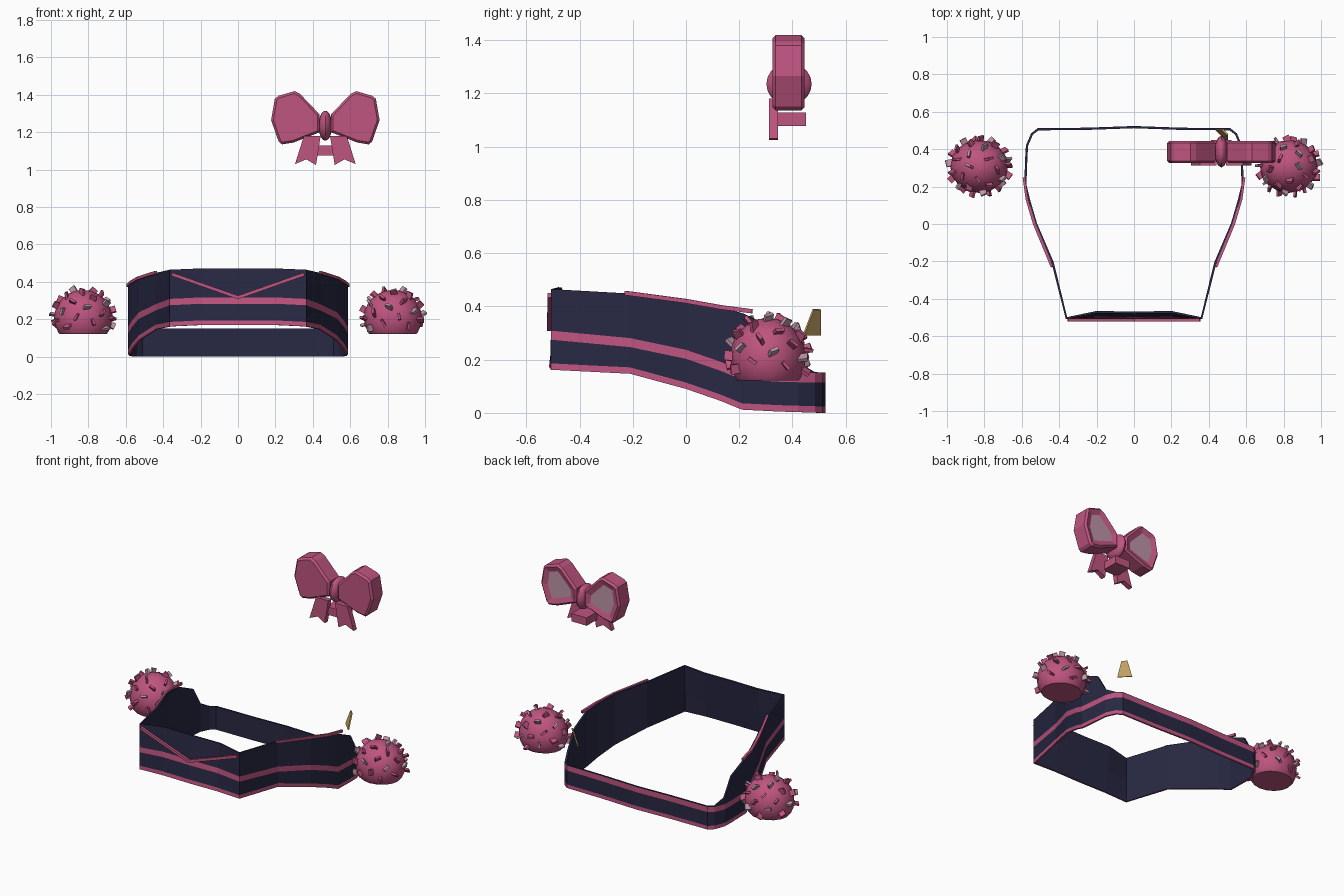
import bpy, bmesh, math, random
from mathutils import Vector, Matrix, Euler

if "Cube" in bpy.data.objects:
    bpy.data.objects.remove(bpy.data.objects["Cube"])

random.seed(4)


def material(name, rgb):
    m = bpy.data.materials.new(name)
    m.diffuse_color = (*rgb, 1)
    m.use_nodes = True
    m.node_tree.nodes["Principled BSDF"].inputs["Base Color"].default_value = m.diffuse_color
    return m


NAVY = material("navy", (0.021, 0.021, 0.056))
PINK = material("rose pink", (0.52, 0.09, 0.215))
PALE = material("pale pink", (0.52, 0.30, 0.39))
GOLD = material("gold", (0.55, 0.36, 0.13))


def make(name, bm, mats, smooth=None):
    mesh = bpy.data.meshes.new(name)
    bm.to_mesh(mesh)
    bm.free()
    for m in mats:
        mesh.materials.append(m)
    if smooth:
        mesh.shade_smooth()
        mesh.set_sharp_from_angle(angle=math.radians(smooth))
    ob = bpy.data.objects.new(name, mesh)
    bpy.context.collection.objects.link(ob)
    return ob


def add_box(bm, matrix, size, mat=0):
    r = bmesh.ops.create_cube(bm, size=1, matrix=matrix @ Matrix.Diagonal((*size, 1)))
    for f in {f for v in r["verts"] for f in v.link_faces}:
        f.material_index = mat


def add_prism(bm, outline, y0, y1):
    """Extrude an x-z outline from y0 to y1, returning the back face."""
    a = [bm.verts.new((x, y0, z)) for x, z in outline]
    b = [bm.verts.new((x, y1, z)) for x, z in outline]
    n = len(a)
    bm.faces.new(a)
    back = bm.faces.new(b[::-1])
    for i in range(n):
        bm.faces.new((a[i], b[i], b[(i + 1) % n], a[(i + 1) % n]))
    bmesh.ops.recalc_face_normals(bm, faces=bm.faces[:])
    return back


def add_strip(bm, path, width, depth):
    """Flat trim that follows a path, one box per segment."""
    for p, q in zip(path, path[1:]):
        p, q = Vector(p), Vector(q)
        d = (q - p).normalized()
        side = d.cross(Vector((0, 0, 1))).normalized()
        rot = Matrix((d, side, d.cross(side))).transposed().to_4x4()
        add_box(bm, Matrix.Translation((p + q) / 2) @ rot,
                ((q - p).length + 0.008, depth, width))


# Waistband wall: x, y, bottom, upper stripe, top, inward lean of the top edge
stations = [
    (0, -0.515, 0.170, 0.283, 0.472, 0.035), (0.2, -0.512, 0.170, 0.283, 0.472, 0.035),
    (0.365, -0.508, 0.162, 0.275, 0.465, 0), (0.44, -0.21, 0.147, 0.247, 0.448, 0),
    (0.53, 0.0, 0.09, 0.203, 0.425, 0), (0.568, 0.13, 0.045, 0.158, 0.395, 0),
    (0.587, 0.21, 0.012, 0.125, 0.375, 0), (0.582, 0.35, 0.005, 0.117, 0.31, 0),
    (0.578, 0.42, 0.003, 0.115, 0.19, 0), (0.55, 0.485, 0.001, 0.115, 0.153, 0),
    (0.515, 0.512, 0, 0.115, 0.152, 0), (0.25, 0.515, 0, 0.115, 0.152, 0),
    (0, 0.524, 0, 0.115, 0.152, 0)]
ring = stations + [(-s[0], *s[1:]) for s in stations[-2:0:-1]]
bm = bmesh.new()
cols = []
for x, y, zb, zs, zt, lean in ring:
    levels = (zb, zb + 0.024, zs, zs + 0.034, zt)
    cols.append([bm.verts.new((x, y + lean * (z - zb) / (zt - zb), z)) for z in levels])
for i, c in enumerate(cols):
    d = cols[(i + 1) % len(cols)]
    for j in range(4):
        f = bm.faces.new((c[j], d[j], d[j + 1], c[j + 1]))
        f.material_index = 2 if j in (0, 2) else 0
band = make("waistband", bm, [NAVY, NAVY, PINK, NAVY])
mod = band.modifiers.new("wall", "SOLIDIFY")
mod.thickness = 0.012
mod.offset = -1
mod.material_offset = 1   # inner surface is plain navy

# Pink trims: front chevron and upper side edges
bm = bmesh.new()
add_strip(bm, [(-0.35, -0.512, 0.44), (0, -0.514, 0.317), (0.35, -0.512, 0.44)], 0.018, 0.016)
make("front_chevron", bm, [PINK])
bm = bmesh.new()
for s in (-1, 1):
    add_strip(bm, [(s * 0.44, -0.225, 0.45), (s * 0.533, 0, 0.42), (s * 0.572, 0.13, 0.397),
                   (s * 0.588, 0.245, 0.382)], 0.016, 0.014)
make("side_trims", bm, [PINK])

# Pom-poms: flat-bottomed domes covered with small tabs
RADII = Vector((0.155, 0.142, 0.15))
for s, side in ((-1, "left"), (1, "right")):
    centre = Vector((s * 0.828, 0.308, 0.207))
    bm = bmesh.new()
    bmesh.ops.create_uvsphere(bm, u_segments=16, v_segments=12, radius=1,
                              matrix=Matrix.Translation(centre) @ Matrix.Diagonal((*RADII, 1)))
    cut = bmesh.ops.bisect_plane(bm, geom=bm.verts[:] + bm.edges[:] + bm.faces[:],
                                 plane_co=(0, 0, 0.122), plane_no=(0, 0, -1), clear_outer=True)
    bmesh.ops.contextual_create(
        bm, geom=[e for e in cut["geom_cut"] if isinstance(e, bmesh.types.BMEdge)])
    bmesh.ops.recalc_face_normals(bm, faces=bm.faces[:])
    make(side + "_pompom", bm, [PINK], 40)

    bm = bmesh.new()
    count = 34
    for i in range(count):
        h = 0.95 - 1.3 * i / (count - 1)
        r, a = math.sqrt(1 - h * h), i * 2.39996
        n = Vector((s * r * math.cos(a), r * math.sin(a), h))
        pos = centre + Vector(n[k] * RADII[k] for k in range(3))
        tilt = Euler([random.uniform(-0.4, 0.4) for _ in "xy"] + [random.uniform(0, 3)])
        rot = n.to_track_quat("Z", "Y").to_matrix().to_4x4() @ tilt.to_matrix().to_4x4()
        add_box(bm, Matrix.Translation(pos) @ rot, (0.036, 0.013, 0.052), int(i % 3 == 0))
    make(side + "_pompom_tabs", bm, [PINK, PALE])

# Bow: two loops with pale hollows at the back, a knot and two notched tails
BX = 0.467
loop = [(0.03, 1.295), (0.135, 1.405), (0.165, 1.42), (0.25, 1.395), (0.27, 1.38),
        (0.29, 1.265), (0.25, 1.15), (0.232, 1.135), (0.17, 1.145), (0.03, 1.2)]
tail = [(0.025, 1.18), (0.115, 1.18), (0.162, 1.03), (0.102, 1.055), (0.05, 1.025)]
for s, side in ((-1, "left"), (1, "right")):
    bm = bmesh.new()
    back = add_prism(bm, [(BX + s * x, z) for x, z in loop], 0.325, 0.445)
    bmesh.ops.bevel(bm, geom=[e for e in bm.edges if abs(e.verts[0].co.y - e.verts[1].co.y) < 0.01],
                    offset=0.012, segments=1, affect="EDGES")
    bm.faces.ensure_lookup_table()
    back = max(bm.faces, key=lambda f: f.calc_center_median().y)
    bmesh.ops.inset_region(bm, faces=[back], thickness=0.035, depth=0)
    back.material_index = 1
    for v in back.verts:
        v.co.y -= 0.012
    make(side + "_bow_loop", bm, [PINK, PALE])
    bm = bmesh.new()
    add_prism(bm, [(BX + s * x, z) for x, z in tail], 0.312, 0.345)
    make(side + "_bow_tail", bm, [PINK])

bm = bmesh.new()
bmesh.ops.create_uvsphere(bm, u_segments=12, v_segments=10, radius=1,
                          matrix=Matrix.Translation((BX, 0.387, 1.235))
                          @ Matrix.Diagonal((0.036, 0.085, 0.08, 1)))
make("bow_knot", bm, [PINK], 40)
bm = bmesh.new()
add_box(bm, Matrix.Translation((BX, 0.39, 1.103)), (0.11, 0.12, 0.052))
make("bow_clip", bm, [PINK])

# Plain gold tapered charm near the back corner
bm = bmesh.new()
add_prism(bm, [(-0.045, -0.05), (0.045, -0.05), (0.018, 0.05), (-0.018, 0.05)], -0.004, 0.004)
charm = make("gold_charm", bm, [GOLD])
charm.location = (0.478, 0.482, 0.34)
charm.rotation_euler = (math.radians(-15), 0, math.radians(-45))
